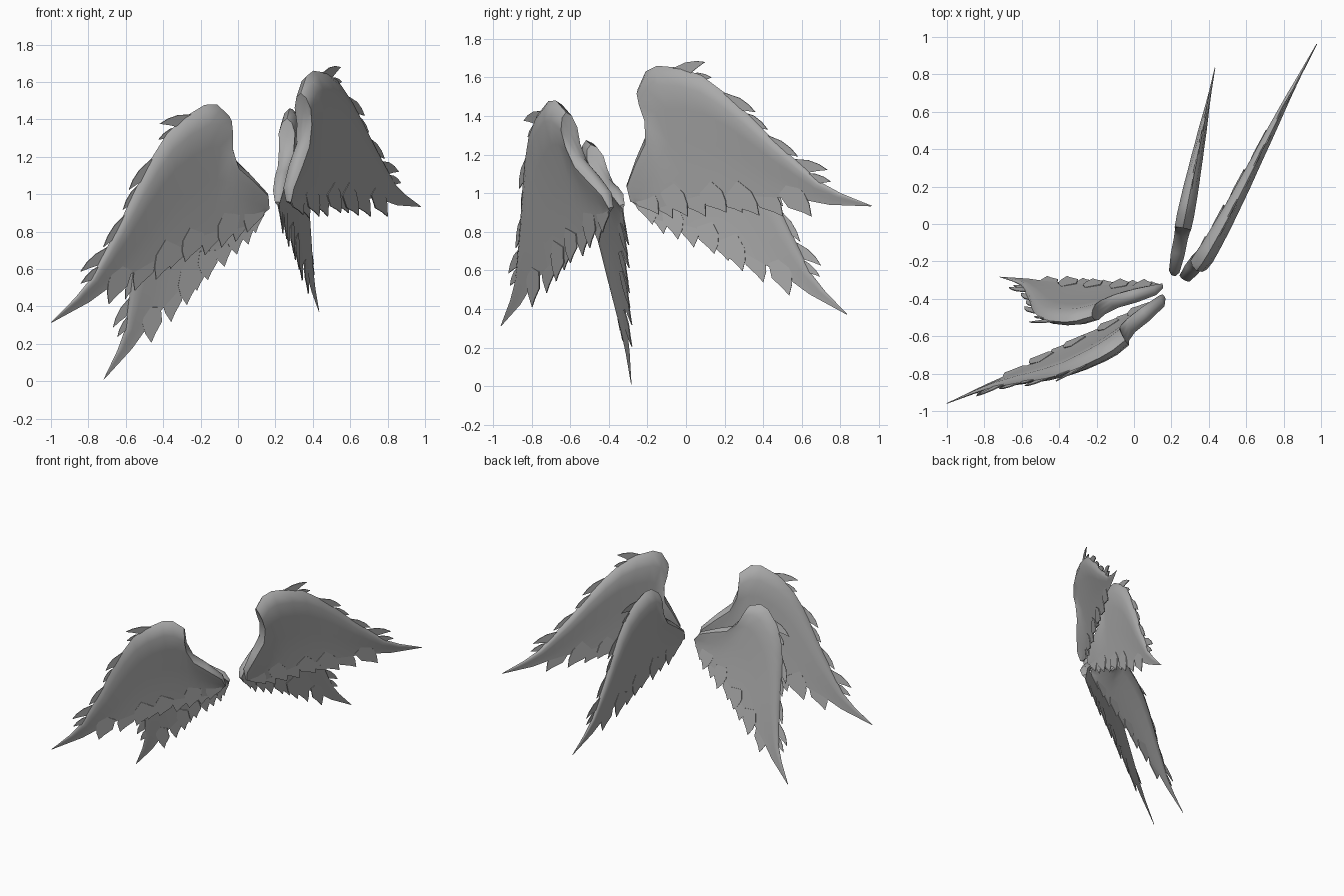
import bpy, bmesh, math
from mathutils import Vector, Matrix

if "Cube" in bpy.data.objects:
    bpy.data.objects.remove(bpy.data.objects["Cube"])

grey = bpy.data.materials.new("feather_grey")
grey.diffuse_color = (0.4, 0.4, 0.4, 1)
grey.use_nodes = True
grey.node_tree.nodes["Principled BSDF"].inputs["Base Color"].default_value = grey.diffuse_color

# Wing ribs: leading edge (a, b), trailing edge (a, b), half thickness
RIBS = [
    (-.285, .96, -.26, .945, .015), (-.30, 1.05, -.24, .93, .032), (-.25, 1.19, -.19, .92, .042),
    (-.20, 1.31, -.14, .925, .042), (-.21, 1.445, -.08, .94, .046), (-.25, 1.54, -.03, .96, .05),
    (-.21, 1.63, .02, .975, .052), (-.15, 1.66, .06, .985, .05), (-.03, 1.65, .12, .99, .046),
    (.08, 1.61, .19, .99, .04), (.20, 1.52, .27, .99, .036), (.33, 1.40, .35, .985, .03),
    (.46, 1.27, .43, .98, .026), (.58, 1.16, .52, .975, .02), (.69, 1.06, .61, .965, .014),
    (.80, 1.0, .74, .94, .008), (.96, .935, .955, .932, .002)]
# Airfoil: position along the rib, share of the thickness
FOIL = [(.04, .6), (.14, 1), (.32, .8), (.58, .4), (.82, .14)]
# Feathers: base (a, b), tip (a, b), width
TRAILING = [(x - .11 - .03 * (x > .3), 1.03, x, z, .12) for x, z in
            [(.65, .88), (.50, .88), (.38, .885), (.29, .90), (.21, .90),
             (.10, .88), (.01, .88), (-.07, .87), (-.14, .89)]]
LEADING = [(-.07, 1.615, .10, 1.68, .07), (.0, 1.59, .13, 1.60, .06), (.19, 1.495, .36, 1.42, .07),
           (.27, 1.40, .42, 1.33, .07), (.40, 1.28, .58, 1.19, .07), (.54, 1.15, .73, 1.12, .07),
           (.60, 1.08, .75, 1.06, .06)]


def local(a, b, w=0.0):
    return Vector(((a + .28) * 1.153, b - .94, w))


def finish(bm, name, matrix):
    bm.transform(matrix)
    bmesh.ops.recalc_face_normals(bm, faces=bm.faces)
    me = bpy.data.meshes.new(name)
    bm.to_mesh(me)
    bm.free()
    me.materials.append(grey)
    ob = bpy.data.objects.new(name, me)
    bpy.context.collection.objects.link(ob)
    ob.select_set(True)
    bpy.context.view_layer.objects.active = ob


def wing_body(name, matrix):
    bm = bmesh.new()
    loops = []
    for la, lb, ta, tb, h in RIBS:
        p, q = local(la, lb), local(ta, tb)
        ring = [p]
        ring += [p.lerp(q, c) + Vector((0, 0, h * k)) for c, k in FOIL]
        ring += [q]
        ring += [p.lerp(q, c) - Vector((0, 0, h * k)) for c, k in reversed(FOIL)]
        loops.append([bm.verts.new(v) for v in ring])
    n = len(loops[0])
    for r0, r1 in zip(loops, loops[1:]):
        for i in range(n):
            j = (i + 1) % n
            bm.faces.new((r0[i], r0[j], r1[j], r1[i]))
    bm.faces.new(loops[0])
    bm.faces.new(loops[-1])
    finish(bm, name, matrix)


def feathers(name, rows, matrix):
    bm = bmesh.new()
    for i, (a, b, ta, tb, width) in enumerate(rows):
        p, q = local(a, b), local(ta, tb)
        along = q - p
        side = Vector((-along.y, along.x, 0)).normalized() * width / 2
        lift = Vector((0, 0, .003 * (-1) ** i))
        # Curved blade with a pointed tip
        shape = [p + side * .8, p + along * .45 + side, p + along * .75 + side * .65, q,
                 p + along * .75 - side * .35, p + along * .4 - side, p - side * .8]
        half = Vector((0, 0, .003))
        top = [bm.verts.new(v + lift + half) for v in shape]
        low = [bm.verts.new(v + lift - half) for v in shape]
        bm.faces.new(top)
        bm.faces.new(low[::-1])
        for k in range(len(shape)):
            m = (k + 1) % len(shape)
            bm.faces.new((top[k], low[k], low[m], top[m]))
    finish(bm, name, matrix)


def frame(origin, s, t, w):
    m = Matrix((s, t, w)).transposed().to_4x4()
    m.translation = origin
    return m


# Upper wing and the smaller, swept-down lower wing
upper = frame(Vector((.27, -.28, .94)), Vector((.495, .869, 0)), Vector((.08, 0, 1)),
              Vector((.869, -.495, -.07)))
lower = frame(Vector((.21, -.28, .94)), Vector((.196, .98, 0)), Vector((0, 0, 1)),
              Vector((.98, -.196, 0)))
lower = lower @ Matrix.Rotation(math.radians(-26.3), 4, 'Z') @ Matrix.Scale(.89, 4)

# Mirror plane between the two pairs
normal = Vector((.70, .68, .22)).normalized()
mirror = Matrix.Translation(normal * .26) @ Matrix.Scale(-1, 4, normal)

for side, flip in (("right", Matrix.Identity(4)), ("left", mirror)):
    for part, mat in (("upper", upper), ("lower", lower)):
        wing_body(f"{side}_{part}_wing", flip @ mat)
        feathers(f"{side}_{part}_trailing_feathers", TRAILING, flip @ mat)
        feathers(f"{side}_{part}_leading_feathers", LEADING, flip @ mat)

bpy.ops.object.shade_smooth_by_angle(angle=math.radians(40))
